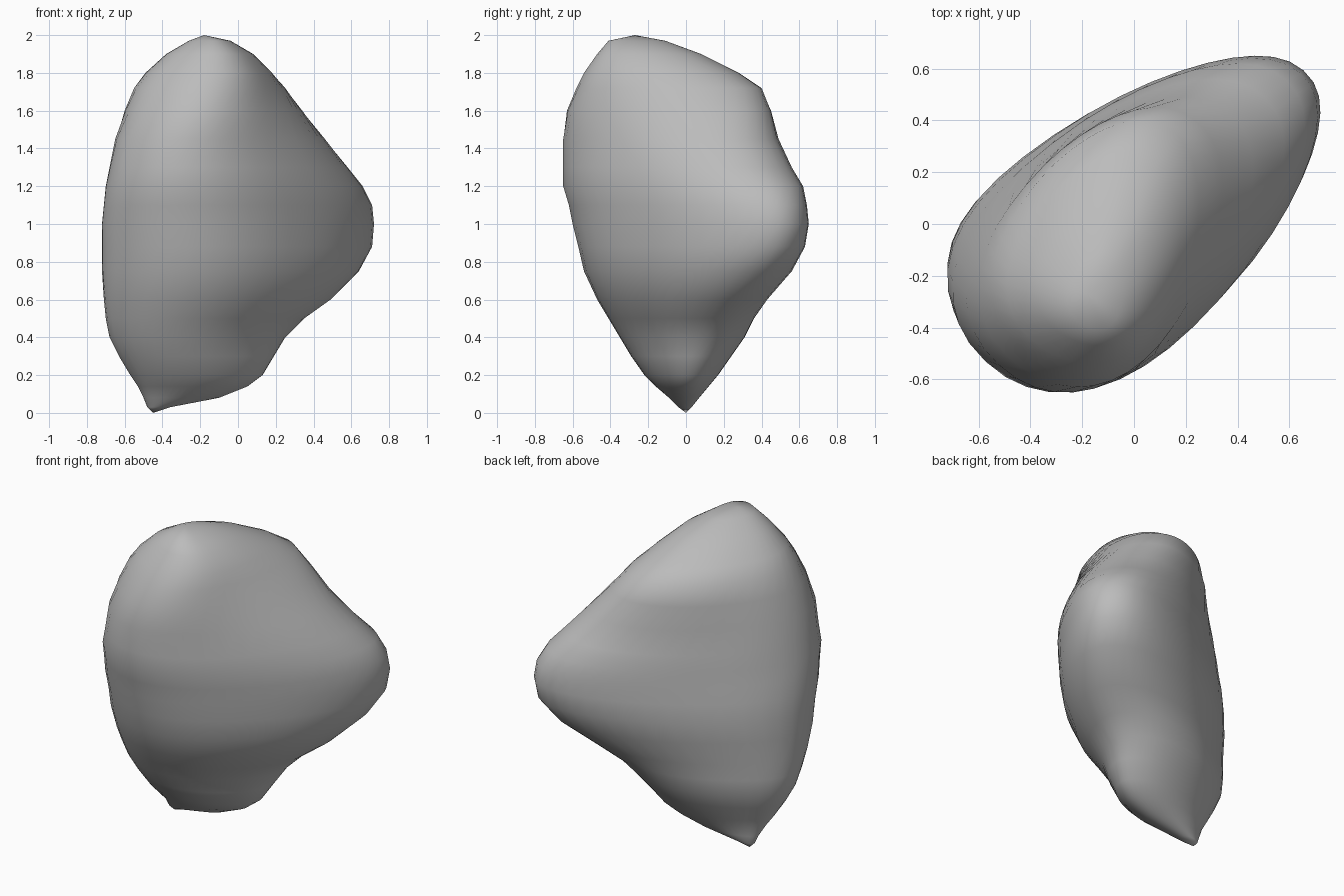
import bpy
import bmesh
import math

SEGMENTS = 40

# Horizontal sections: height, x range, y range, length along the long axis
SECTIONS = [
    (0.03, -0.48, -0.36, -0.04, 0.03, 1.1),
    (0.08, -0.50, -0.10, -0.09, 0.07, 1.15),
    (0.14, -0.53, 0.05, -0.16, 0.12, 1.25),
    (0.20, -0.57, 0.13, -0.22, 0.17, 1.3),
    (0.30, -0.63, 0.19, -0.29, 0.24, 1.35),
    (0.40, -0.68, 0.25, -0.35, 0.31, 1.4),
    (0.50, -0.70, 0.35, -0.41, 0.36, 1.45),
    (0.60, -0.71, 0.49, -0.47, 0.43, 1.55),
    (0.75, -0.72, 0.64, -0.54, 0.56, 1.7),
    (0.88, -0.72, 0.71, -0.57, 0.63, 1.8),
    (1.00, -0.72, 0.72, -0.60, 0.65, 1.85),
    (1.10, -0.71, 0.71, -0.62, 0.64, 1.85),
    (1.20, -0.70, 0.66, -0.65, 0.62, 1.8),
    (1.30, -0.68, 0.58, -0.65, 0.56, 1.7),
    (1.45, -0.65, 0.46, -0.65, 0.49, 1.6),
    (1.60, -0.60, 0.34, -0.63, 0.45, 1.5),
    (1.72, -0.55, 0.25, -0.58, 0.40, 1.45),
    (1.80, -0.49, 0.18, -0.54, 0.28, 1.4),
    (1.90, -0.38, 0.08, -0.47, 0.08, 1.3),
    (1.97, -0.26, -0.04, -0.41, -0.11, 1.2),
]
BASE_TIP = (-0.45, 0.0, 0.0)
CROWN = (-0.18, -0.27, 2.0)


def fit(values, low, high):
    """Stretch values so that they span low to high."""
    start, end = min(values), max(values)
    return [low + (v - start) * (high - low) / (end - start) for v in values]


def section_ring(z, x_low, x_high, y_low, y_high, length):
    """Blunt egg outline whose long axis turns toward the back near the crown."""
    taper = 0.08 + 0.16 * math.exp(-((z - 0.95) / 0.45) ** 2)
    rise = min(max((z - 1.4) / 0.4, 0), 1)
    taper += 0.14 * rise
    turn = math.radians(45 + 20 * rise)
    xs, ys = [], []
    for i in range(SEGMENTS):
        angle = math.tau * i / SEGMENTS
        c, s = math.cos(angle), math.sin(angle)
        along = length * math.copysign(abs(c) ** 0.92, c)
        across = math.copysign(abs(s) ** 0.92, s) * (1 - taper * c)
        xs.append(along * math.cos(turn) - across * math.sin(turn))
        ys.append(along * math.sin(turn) + across * math.cos(turn))
    xs = fit(xs, x_low, x_high)
    ys = fit(ys, y_low, y_high)
    return [(x, y, z) for x, y in zip(xs, ys)]


def stone_material():
    colour = (0.5, 0.5, 0.5, 1.0)
    material = bpy.data.materials.new("stone grey")
    material.use_nodes = True
    material.diffuse_color = colour
    shader = material.node_tree.nodes["Principled BSDF"]
    shader.inputs["Base Color"].default_value = colour
    shader.inputs["Roughness"].default_value = 0.9
    return material


def build_rock():
    bm = bmesh.new()
    rings = [[bm.verts.new(p) for p in section_ring(*s)] for s in SECTIONS]
    bottom = bm.verts.new(BASE_TIP)
    top = bm.verts.new(CROWN)
    for i in range(SEGMENTS):
        j = (i + 1) % SEGMENTS
        # Side walls
        for lower, upper in zip(rings, rings[1:]):
            bm.faces.new((lower[i], lower[j], upper[j], upper[i]))
        # Pointed base and rounded crown
        bm.faces.new((bottom, rings[0][j], rings[0][i]))
        bm.faces.new((top, rings[-1][i], rings[-1][j]))
    bmesh.ops.recalc_face_normals(bm, faces=bm.faces)
    for face in bm.faces:
        face.smooth = True
    mesh = bpy.data.meshes.new("rock")
    bm.to_mesh(mesh)
    bm.free()
    mesh.materials.append(stone_material())
    rock = bpy.data.objects.new("rock", mesh)
    bpy.context.collection.objects.link(rock)


default_cube = bpy.data.objects.get("Cube")
if default_cube:
    bpy.data.objects.remove(default_cube, do_unlink=True)

build_rock()
